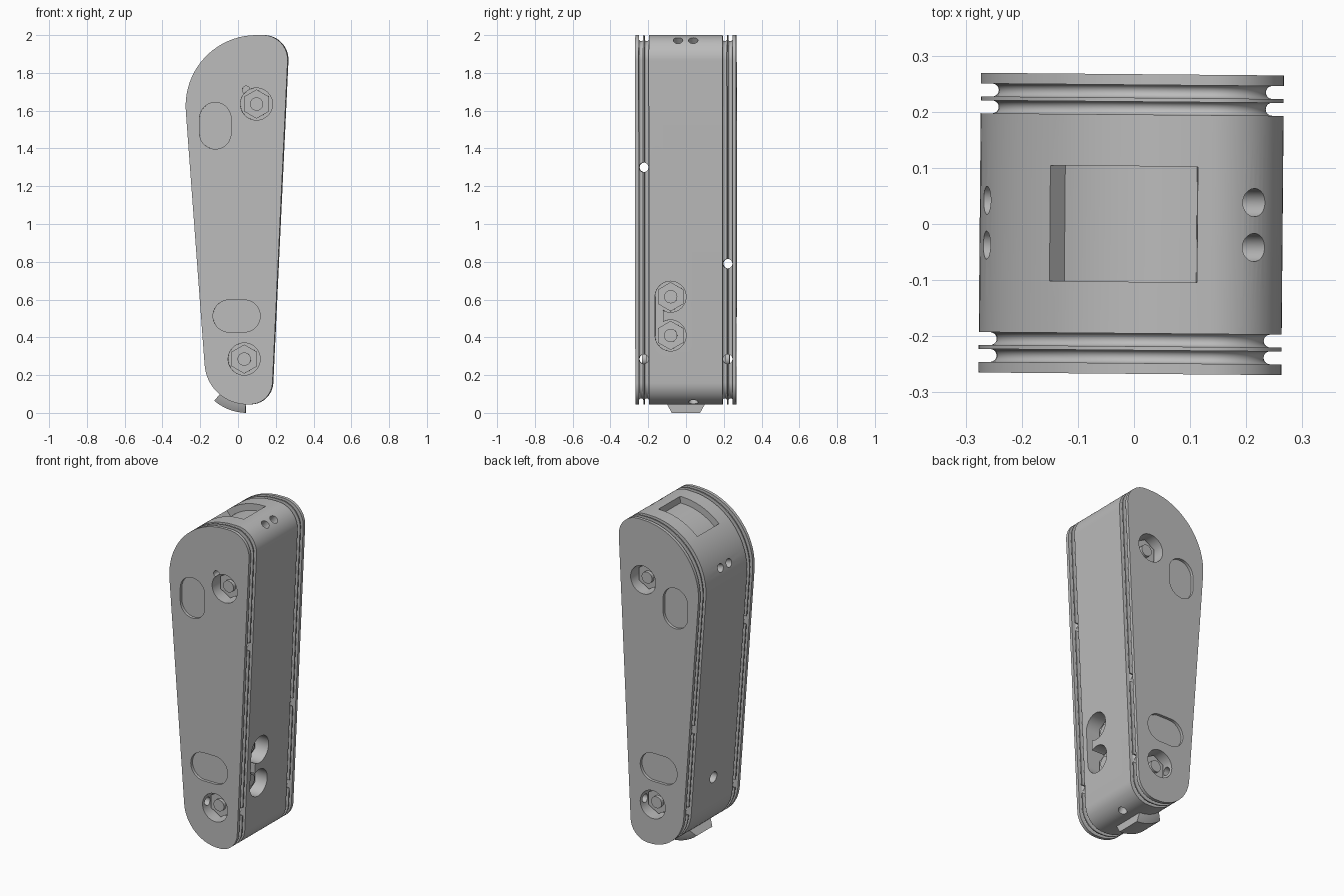
import bpy, bmesh
from math import radians, cos, sin, pi
from mathutils import Matrix, Vector

cube = bpy.data.objects.get("Cube")
if cube:
    bpy.data.objects.remove(cube, do_unlink=True)

grey = bpy.data.materials.new("plain grey")
grey.use_nodes = True
grey.diffuse_color = (0.5, 0.5, 0.5, 1)
grey.node_tree.nodes["Principled BSDF"].inputs["Base Color"].default_value = (0.5, 0.5, 0.5, 1)

TILT = radians(-0.5)      # slight turn of the whole casing
# outline corners: centre x, centre z, radius, start and end angle
CORNERS = [(0.10, 1.625, 0.375, 184.3, 90), (0.135, 1.87, 0.13, 90, -2.7),
           (0.065, 0.165, 0.12, -2.7, -90), (0.05, 0.27, 0.225, -90, -175.7)]


def arc(cx, cz, r, a, b, steps=20):
    angles = [radians(a + (b - a) * i / steps) for i in range(steps + 1)]
    return [(cx + r * cos(t), cz + r * sin(t)) for t in angles]


def make(name, bm):
    bmesh.ops.remove_doubles(bm, verts=bm.verts, dist=1e-5)
    bmesh.ops.recalc_face_normals(bm, faces=bm.faces)
    mesh = bpy.data.meshes.new(name)
    bm.to_mesh(mesh)
    bm.free()
    mesh.materials.append(grey)
    obj = bpy.data.objects.new(name, mesh)
    bpy.context.collection.objects.link(obj)
    return obj


def loft(name, rings):
    """Closed solid through rings of (x, z) points, each at its own y."""
    bm = bmesh.new()
    loops = [[bm.verts.new((x, y, z)) for x, z in pts] for y, pts in rings]
    n = len(loops[0])
    for a, b in zip(loops, loops[1:]):
        for i in range(n):
            bm.faces.new((a[i], a[(i + 1) % n], b[(i + 1) % n], b[i]))
    bm.faces.new(loops[0])
    bm.faces.new(loops[-1])
    return make(name, bm)


def cylinder(name, centre, axis, length, r, sides=40):
    bm = bmesh.new()
    turn = Vector(axis).to_track_quat('Z', 'Y').to_matrix().to_4x4()
    bmesh.ops.create_cone(bm, cap_ends=True, segments=sides, radius1=r, radius2=r,
                          depth=length, matrix=Matrix.Translation(centre) @ turn)
    return make(name, bm)


def pill(cx, cz, r, half, upright):
    dx, dz, turn = (0, half, 0) if upright else (half, 0, -90)
    return (arc(cx + dx, cz + dz, r, turn, turn + 180)
            + arc(cx - dx, cz - dz, r, turn + 180, turn + 360))


def sector(cx, cz, r0, r1, a, b):
    return arc(cx, cz, r0, a, b) + arc(cx, cz, r1, b, a)


def outline(inset):
    return [p for x, z, r, a, b in CORNERS for p in arc(x, z, r - inset, a, b)]


# casing with two round-bottomed grooves beside each cover plate
def groove(y0, y1, deep=0.032, steps=10):
    mid, r = (y0 + y1) / 2, (y1 - y0) / 2
    curve = [(mid - r * cos(pi * i / steps), deep - r + r * sin(pi * i / steps))
             for i in range(steps + 1)]
    return [(y0, 0)] + curve + [(y1, 0)]


half = groove(0.195, 0.218) + groove(0.225, 0.248) + [(0.267, 0)]
section = [(-y, d) for y, d in reversed(half)] + half
casing = loft("casing", [(y, outline(d)) for y, d in section])

cutters, extras = [], []


def drill(centre, axis, length, r):
    cutters.append(cylinder("drill", centre, axis, length, r))


def nut(centre, axis):
    """Hexagon nut with its bolt end, seated on a pocket floor."""
    c, d = Vector(centre), Vector(axis)
    extras.append(cylinder("hex_nut", c + d * 0.02, axis, 0.05, 0.077, 6))
    extras.append(cylinder("bolt_end", c + d * 0.03, axis, 0.07, 0.035, 32))


# front and back: shallow pill recesses and bolt pockets
for side in (-1, 1):
    for args in ((-0.118, 1.52, 0.083, 0.04, True), (-0.005, 0.513, 0.085, 0.04, False)):
        pts = pill(*args)
        cutters.append(loft("pill_cutter", [(side * 0.25, pts), (side * 0.3, pts)]))
    for x, z in ((0.1, 1.635), (0.035, 0.285)):
        drill((x, side * 0.267, z), (0, side, 0), 0.2, 0.085)
        nut((x, side * 0.167, z), (0, side, 0))
drill((0.045, -0.267, 1.71), (0, 1, 0), 0.15, 0.02)

# linked bolt pockets in the side wall
for z in (0.41, 0.615):
    drill((0.2, -0.08, z), (1, 0, 0), 0.24, 0.082)
    nut((0.08, -0.08, z), (1, 0, 0))
bm = bmesh.new()
bmesh.ops.create_cube(bm, size=1, matrix=Matrix.Translation((0.2, -0.141, 0.5125))
                      @ Matrix.Diagonal((0.23, 0.042, 0.205, 1)))
cutters.append(make("channel_cutter", bm))

# pin holes right through the grooves
for y, z in ((-0.222, 1.3), (-0.222, 0.285), (0.222, 0.79), (0.222, 0.285)):
    drill((0, y, z), (1, 0, 0), 1, 0.025)

# paired holes near the top, single holes near the bottom
for y in (-0.04, 0.04):
    drill((0.215, y, 1.973), (0.62, 0, 0.78), 0.2, 0.025)
    drill((-0.263, y, 1.72), (-0.96, 0, 0.25), 0.2, 0.025)
drill((0.115, 0.04, 0.056), (0.42, 0, -0.9), 0.2, 0.025)
drill((-0.186, 0, 0.41), (-1, 0, 0), 0.2, 0.033)

# curved socket in the top
socket = sector(0.1, 1.625, 0.335, 0.45, 88, 131.8)
cutters.append(loft("socket_cutter", [(-0.103, socket), (0.103, socket)]))

# tapered locating tab under the bottom
wide = sector(0.05, 0.27, 0.2, 0.225, 229.6, 268)
thin = sector(0.05, 0.27, 0.2, 0.27, 229.6, 268)
extras.append(loft("locating_tab", [(-0.1, wide), (-0.075, thin), (0.075, thin), (0.1, wide)]))

# cut everything, then drop the cutters
for c in cutters:
    c.hide_render = True
    mod = casing.modifiers.new("cut", 'BOOLEAN')
    mod.operation, mod.solver, mod.object = 'DIFFERENCE', 'EXACT', c
bpy.context.view_layer.update()
graph = bpy.context.evaluated_depsgraph_get()
cut_mesh = bpy.data.meshes.new_from_object(casing.evaluated_get(graph))
casing.modifiers.clear()
casing.data = cut_mesh
for c in cutters:
    bpy.data.objects.remove(c, do_unlink=True)

# shading and final turn
bpy.ops.object.select_all(action='DESELECT')
for obj in [casing] + extras:
    obj.rotation_euler.z = TILT
    obj.select_set(True)
bpy.context.view_layer.objects.active = casing
bpy.ops.object.shade_smooth_by_angle(angle=radians(30))
